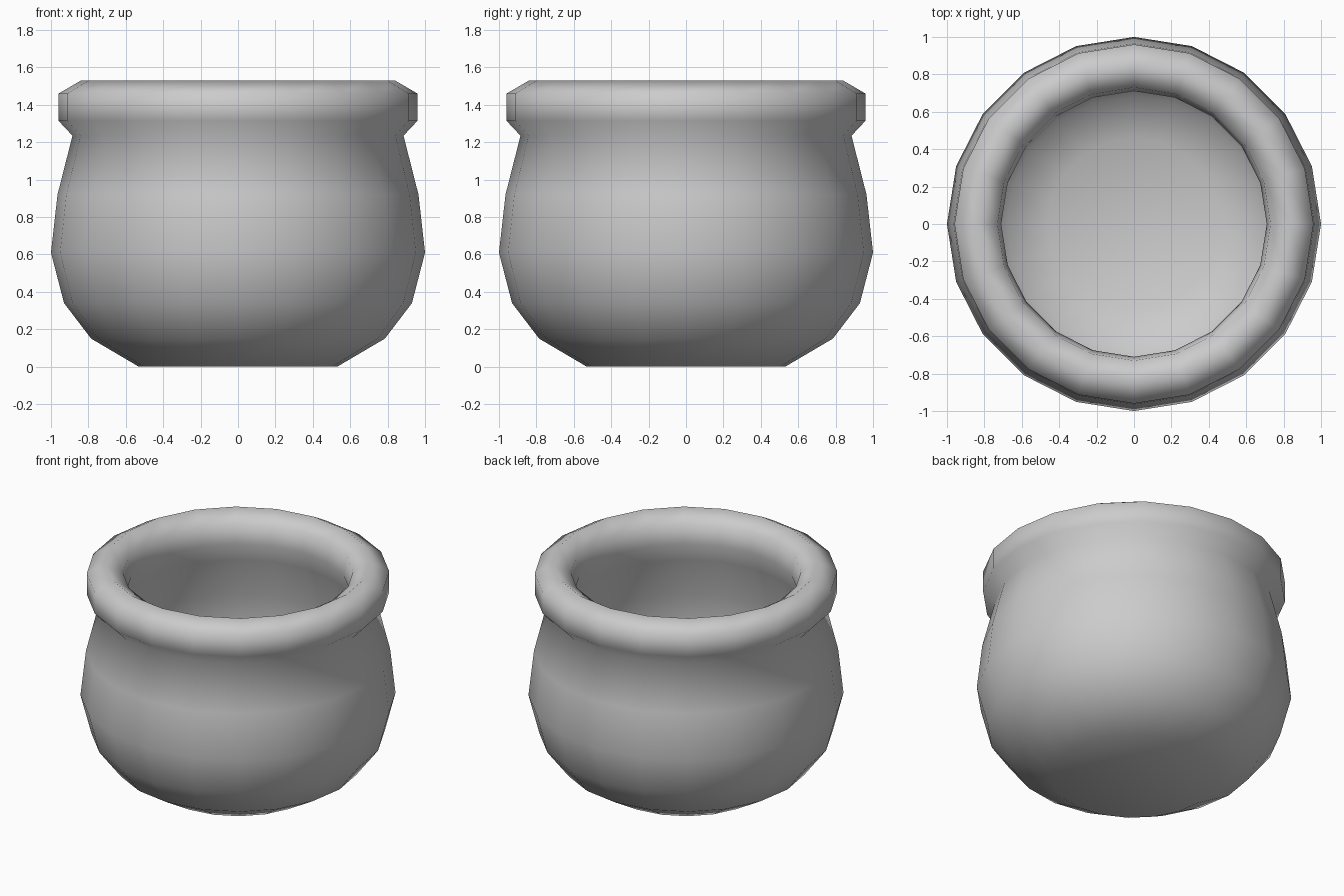
import bpy, bmesh, math

SIDES = 20

cube = bpy.data.objects.get("Cube")
if cube:
    bpy.data.objects.remove(cube, do_unlink=True)

# Plain grey clay
clay = bpy.data.materials.new("grey_clay")
clay.use_nodes = True
grey = (0.6, 0.6, 0.6, 1)
clay.diffuse_color = grey
clay.node_tree.nodes["Principled BSDF"].inputs["Base Color"].default_value = grey


def lathe(name, profile):
    """Spin (radius, height) points around z and cap both ends."""
    bm = bmesh.new()
    rings = []
    for r, z in profile:
        angles = [math.tau * i / SIDES for i in range(SIDES)]
        rings.append([bm.verts.new((r * math.cos(a), r * math.sin(a), z)) for a in angles])
    for low, high in zip(rings, rings[1:]):
        for i in range(SIDES):
            j = (i + 1) % SIDES
            bm.faces.new((low[i], low[j], high[j], high[i]))
    bm.faces.new(rings[0][::-1])
    bm.faces.new(rings[-1])
    for face in bm.faces:
        face.smooth = True
    mesh = bpy.data.meshes.new(name)
    bm.to_mesh(mesh)
    bm.free()
    mesh.materials.append(clay)
    obj = bpy.data.objects.new(name, mesh)
    bpy.context.collection.objects.link(obj)
    return obj


# Rounded belly, thick rolled rim, then the hollow inside down to its floor
belly = [(0.53, 0), (0.785, 0.15), (0.93, 0.34), (1.0, 0.61), (0.965, 0.92), (0.885, 1.235)]
rim = [(0.96, 1.315), (0.96, 1.46), (0.84, 1.53), (0.73, 1.46), (0.71, 1.33)]
hollow = [(0.75, 1.2), (0.83, 0.92), (0.86, 0.61), (0.8, 0.4), (0.68, 0.25), (0.46, 0.14)]
lathe("pot", belly + rim + hollow)
